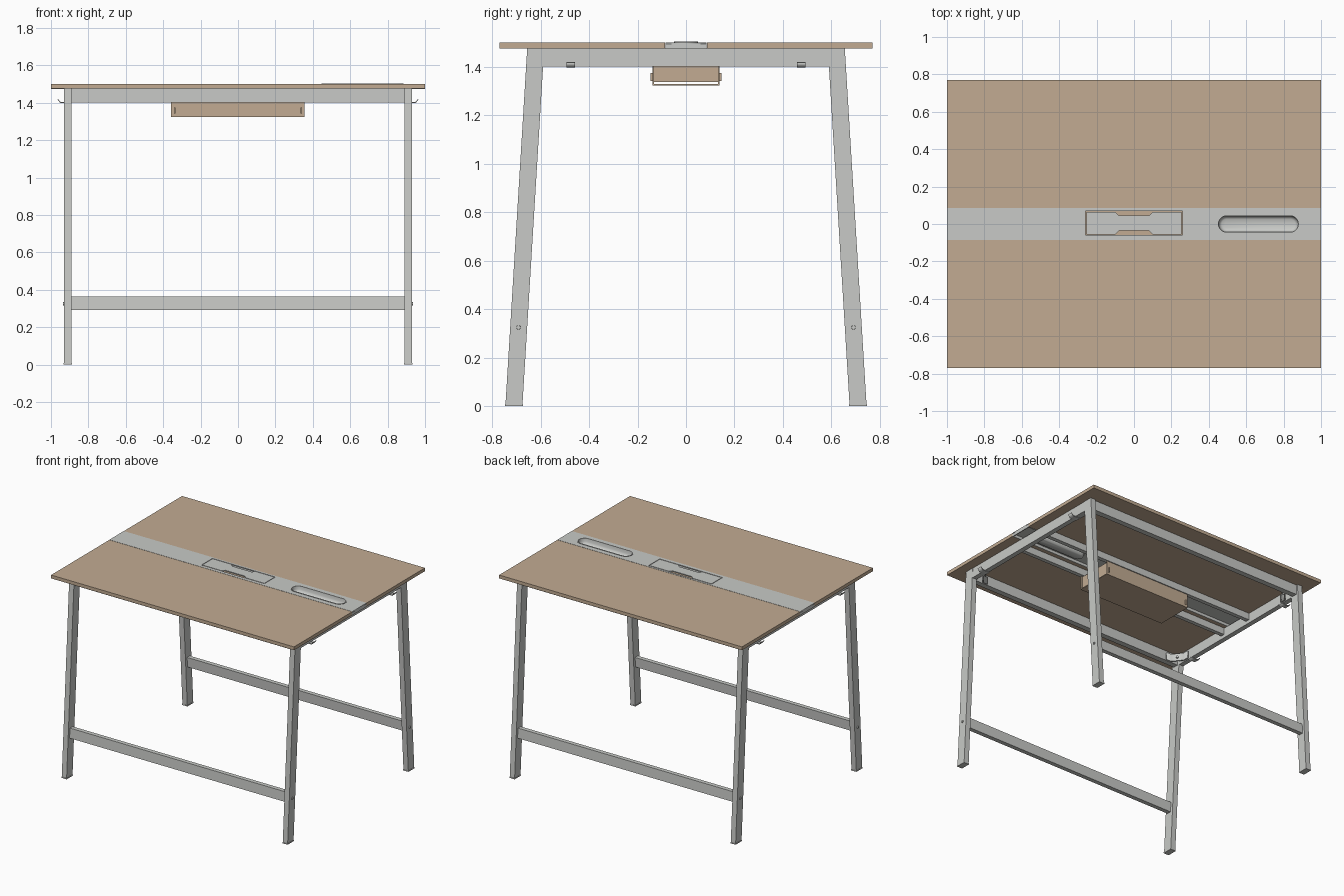
import bpy, bmesh, math
from mathutils import Vector, Matrix

default = bpy.data.objects.get("Cube")
if default:
    bpy.data.objects.remove(default, do_unlink=True)


def material(name, rgb):
    m = bpy.data.materials.new(name)
    m.use_nodes = True
    colour = (*rgb, 1)
    m.diffuse_color = colour
    m.node_tree.nodes["Principled BSDF"].inputs["Base Color"].default_value = colour
    return m


WOOD = material("light wood", (0.54, 0.41, 0.29))
METAL = material("pale grey metal", (0.58, 0.59, 0.57))


def add(name, mesh, mat):
    mesh.materials.clear()
    mesh.materials.append(mat)
    ob = bpy.data.objects.new(name, mesh)
    bpy.context.collection.objects.link(ob)
    return ob


def from_bm(name, bm, mat):
    bmesh.ops.recalc_face_normals(bm, faces=bm.faces)
    mesh = bpy.data.meshes.new(name)
    bm.to_mesh(mesh)
    bm.free()
    return add(name, mesh, mat)


def box(name, x, y, z, mat, lean=0):
    """Box between x, y, z ranges; lean shifts y per unit of height."""
    bm = bmesh.new()
    bmesh.ops.create_cube(bm, size=1)
    for v in bm.verts:
        px, py, pz = (r[0] + (c + 0.5) * (r[1] - r[0]) for r, c in zip((x, y, z), v.co))
        v.co = (px, py + lean * pz, pz)
    return from_bm(name, bm, mat)


def plate(name, outlines, z0, z1, mat):
    """Filled flat outline, with any further outlines as holes, given thickness."""
    cu = bpy.data.curves.new(name, "CURVE")
    cu.dimensions = "2D"
    cu.fill_mode = "BOTH"
    cu.extrude = (z1 - z0) / 2
    for pts in outlines:
        sp = cu.splines.new("POLY")
        sp.points.add(len(pts) - 1)
        for p, (px, py) in zip(sp.points, pts):
            p.co = (px, py, 0, 1)
        sp.use_cyclic_u = True
    tmp = bpy.data.objects.new(name, cu)
    bpy.context.collection.objects.link(tmp)
    bpy.context.view_layer.update()
    mesh = bpy.data.meshes.new_from_object(tmp)
    bpy.data.objects.remove(tmp, do_unlink=True)
    mesh.transform(Matrix.Translation((0, 0, (z0 + z1) / 2)))
    return add(name, mesh, mat)


def bolt(name, pos, direction, radius=0.01, depth=0.012):
    bm = bmesh.new()
    rot = Vector(direction).to_track_quat("Z", "Y").to_matrix().to_4x4()
    bmesh.ops.create_cone(bm, cap_ends=True, segments=12, radius1=radius, radius2=radius * 0.8,
                          depth=depth, matrix=Matrix.Translation(pos) @ rot)
    return from_bm(name, bm, METAL)


def rect(x0, x1, y0, y1):
    return [(x0, y0), (x1, y0), (x1, y1), (x0, y1)]


def stadium(cx, cy, half, r, seg=10):
    pts = []
    for side in (1, -1):
        for i in range(seg + 1):
            a = math.pi * i / seg - math.pi / 2 + (0 if side > 0 else math.pi)
            pts.append((cx + side * half + r * math.cos(a), cy + r * math.sin(a)))
    return pts


SIDES = (("right", -1), ("left", 1))
ENDS = (("front", -1), ("back", 1))
LEAN = -0.061

# Table top boards, frame rails and stretchers on both long sides
for end, sy in ENDS:
    box(f"{end}_top_board", (-1, 1), (sy * 0.086, sy * 0.77), (1.475, 1.5), WOOD)
    box(f"{end}_frame_rail", (-0.89, 0.89), (sy * 0.603, sy * 0.643), (1.402, 1.475), METAL)
    box(f"{end}_inner_rail", (-0.89, 0.89), (sy * 0.115, sy * 0.145), (1.425, 1.475), METAL)
    box(f"{end}_stretcher", (-0.89, 0.89), (sy * 0.695, sy * 0.727), (0.292, 0.365),
        METAL, sy * LEAN)

# Side rails
for side, sx in SIDES:
    box(f"{side}_side_rail", (sx * 0.892, sx * 0.928), (-0.6, 0.6), (1.402, 1.475), METAL)

# Legs, feet, corner brackets, hooks and bolts at each corner
for side, sx in SIDES:
    for end, sy in ENDS:
        tag = f"{end}_{side}"
        box(f"{tag}_leg", (sx * 0.89, sx * 0.93), (sy * 0.675, sy * 0.745), (0.008, 1.475),
            METAL, sy * LEAN)
        box(f"{tag}_foot", (sx * 0.888, sx * 0.932), (sy * 0.673, sy * 0.747), (0, 0.008), METAL)
        bracket = [(0.89, 0.49), (0.89, 0.53), (0.83, 0.603), (0.79, 0.603),
                   (0.79, 0.595), (0.826, 0.595), (0.88, 0.527), (0.88, 0.49)]
        plate(f"{tag}_bracket", [[(sx * px, sy * py) for px, py in bracket]], 1.405, 1.46, METAL)
        bolt(f"{tag}_bracket_bolt", (sx * 0.85, sy * 0.558, 1.432), (-sx, -sy, 0))
        bolt(f"{tag}_stretcher_bolt", (sx * 0.93, sy * 0.691, 0.325), (sx, 0, 0))
        # Bag hook: a small bent strip below the side rail
        hook = [(0.89, 1.398), (0.95, 1.398), (0.965, 1.417), (0.961, 1.419),
                (0.948, 1.403), (0.89, 1.403)]
        ob = plate(f"{tag}_hook", [[(sx * px, pz) for px, pz in hook]], -0.018, 0.018, METAL)
        ob.data.transform(Matrix.Translation((0, sy * 0.475, 0)) @ Matrix.Rotation(math.pi / 2, 4, "X"))

# Centre strip: folded sheet with openings for the hatch and pen tray
TRAY_X = 0.665
plate("centre_strip", [rect(-1, 1, -0.085, 0.085), rect(-0.26, 0.26, -0.06, 0.07),
                       stadium(TRAY_X, 0, 0.17, 0.045)], 1.494, 1.501, METAL)
for end, sy in ENDS:
    box(f"{end}_strip_fold", (-1, 1), (sy * 0.079, sy * 0.085), (1.473, 1.494), METAL)
for side, sx in SIDES:
    box(f"{side}_strip_fold", (sx * 0.994, sx), (-0.079, 0.079), (1.473, 1.494), METAL)

# Hatch with a finger notch on each long edge
notch = [(-0.1, 0.06), (-0.08, 0.04), (0.08, 0.04), (0.1, 0.06)]
hatch = [(-0.255, 0.06)] + notch + [(0.255, 0.06)]
hatch += [(-px, -py) for px, py in hatch]
plate("hatch", [[(px, py + 0.005) for px, py in hatch]], 1.494, 1.501, METAL)

# Pen tray: nested rings from the raised rim down to the floor
bm = bmesh.new()
rings = []
for r, z in ((0.049, 1.498), (0.049, 1.504), (0.044, 1.504), (0.042, 1.48),
             (0.036, 1.467), (0.026, 1.461)):
    rings.append([bm.verts.new((px, py, z)) for px, py in stadium(TRAY_X, 0, 0.17, r)])
for a, b in zip(rings, rings[1:]):
    n = len(a)
    for i in range(n):
        bm.faces.new((a[i], a[(i + 1) % n], b[(i + 1) % n], b[i]))
bm.faces.new(rings[-1])
tray = from_bm("pen_tray", bm, METAL)
bpy.ops.object.select_all(action="DESELECT")
tray.select_set(True)
bpy.context.view_layer.objects.active = tray
bpy.ops.object.shade_smooth_by_angle(angle=math.radians(40))

# Cable box below the hatch: floor, long walls, raised end walls with tabs
box("cable_box_floor", (-0.357, 0.355), (-0.138, 0.138), (1.323, 1.329), WOOD)
for end, sy in ENDS:
    box(f"{end}_cable_box_wall", (-0.357, 0.355), (sy * 0.132, sy * 0.138), (1.329, 1.43), WOOD)
for side, sx in SIDES:
    box(f"{side}_cable_box_end", (sx * 0.335, sx * 0.341), (-0.132, 0.132), (1.337, 1.425), WOOD)
    for end, sy in ENDS:
        box(f"{end}_{side}_cable_box_tab", (sx * 0.335, sx * 0.341),
            (sy * 0.138, sy * 0.147), (1.342, 1.375), WOOD)
